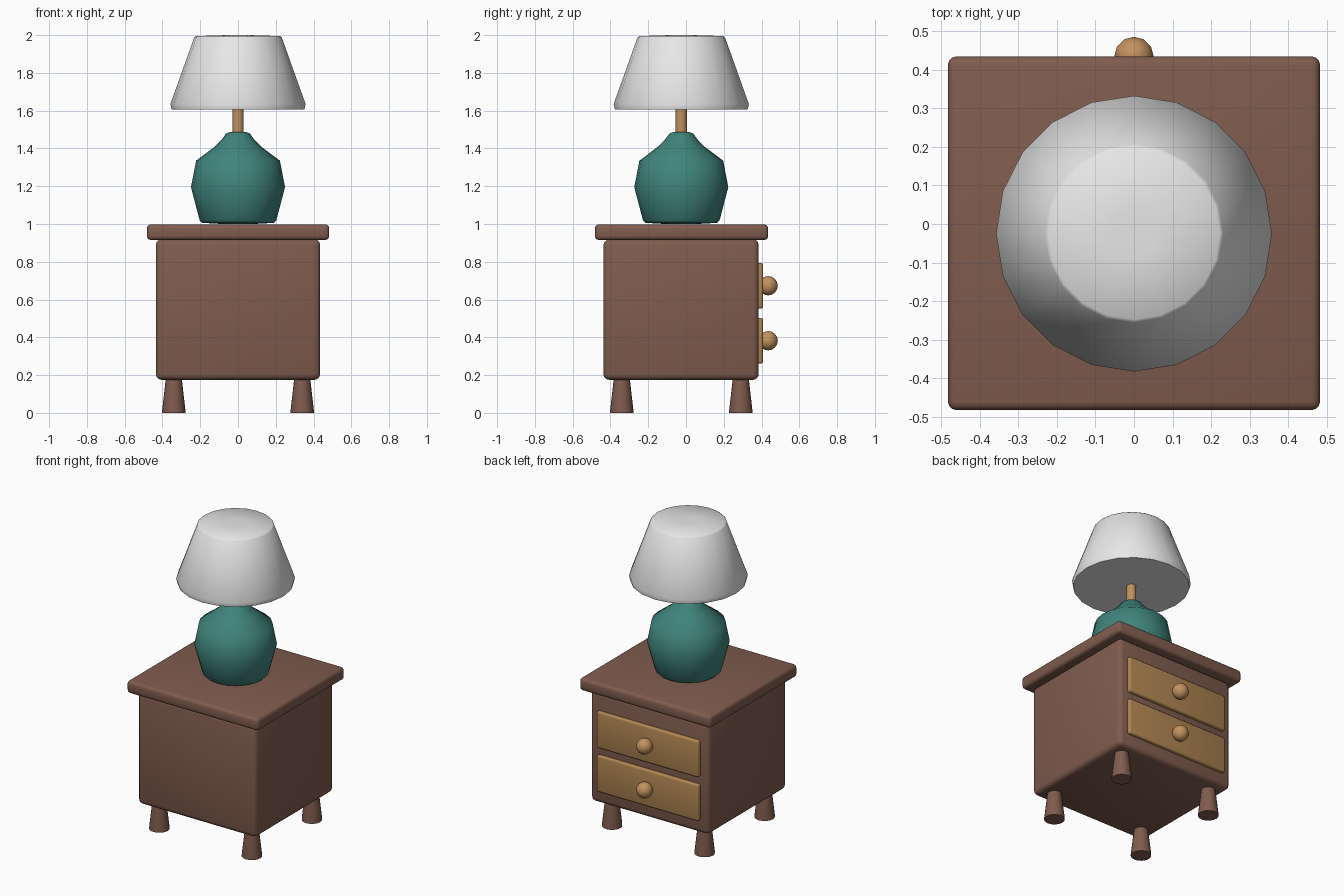
import bpy
import math
from mathutils import Vector

cube = bpy.data.objects.get("Cube")
if cube:
    bpy.data.objects.remove(cube, do_unlink=True)

CY = -0.025  # depth centre of cabinet and lamp


def material(name, rgb):
    m = bpy.data.materials.new(name)
    m.use_nodes = True
    m.diffuse_color = (*rgb, 1)
    m.node_tree.nodes["Principled BSDF"].inputs["Base Color"].default_value = (*rgb, 1)
    return m


brown = material("brown wood", (0.216, 0.107, 0.076))
tan = material("tan wood", (0.434, 0.235, 0.084))
oak = material("light oak", (0.54, 0.285, 0.115))
teal = material("teal ceramic", (0.051, 0.231, 0.202))
white = material("white fabric", (0.8, 0.8, 0.8))


def finish(ob, name, mat, angle=40):
    ob.name = name
    ob.data.materials.append(mat)
    bpy.ops.object.select_all(action="DESELECT")
    ob.select_set(True)
    bpy.context.view_layer.objects.active = ob
    bpy.ops.object.shade_smooth_by_angle(angle=math.radians(angle))
    return ob


def box(name, lo, hi, mat, bevel):
    lo, hi = Vector(lo), Vector(hi)
    bpy.ops.mesh.primitive_cube_add(size=1, location=(lo + hi) / 2)
    ob = bpy.context.object
    ob.scale = hi - lo
    bpy.ops.object.transform_apply(location=False, rotation=False, scale=True)
    mod = ob.modifiers.new("rounded edges", "BEVEL")
    mod.width = bevel
    mod.segments = 3
    bpy.ops.object.modifier_apply(modifier=mod.name)
    return finish(ob, name, mat)


def lathe(name, profile, x, y, mat, sides, angle=50):
    """Turn a (radius, height) profile about a vertical axis and cap both ends."""
    verts, faces = [], []
    for r, z in profile:
        for i in range(sides):
            a = 2 * math.pi * i / sides
            verts.append((r * math.cos(a), r * math.sin(a), z))
    for k in range(len(profile) - 1):
        for i in range(sides):
            j = (i + 1) % sides
            a, b = k * sides, (k + 1) * sides
            faces.append((a + i, a + j, b + j, b + i))
    faces.append(tuple(reversed(range(sides))))
    faces.append(tuple(range(len(verts) - sides, len(verts))))
    me = bpy.data.meshes.new(name)
    me.from_pydata(verts, [], faces)
    ob = bpy.data.objects.new(name, me)
    ob.location = (x, y, 0)
    bpy.context.collection.objects.link(ob)
    return finish(ob, name, mat, angle)


# Cabinet
box("cabinet_body", (-0.435, -0.437, 0.175), (0.435, 0.385, 0.918), brown, 0.03)
box("table_top", (-0.483, -0.483, 0.915), (0.483, 0.435, 0.998), brown, 0.022)

# Tapered legs
for sx, side in ((-1, "right"), (1, "left")):
    for sy, end in ((-1, "front"), (1, "back")):
        lathe(f"leg_{end}_{side}", [(0.062, 0), (0.062, 0.01), (0.042, 0.185)],
              sx * 0.34, CY + sy * 0.315, brown, 16)

# Drawers with round knobs
for z, level in ((0.382, "lower"), (0.673, "upper")):
    box(f"drawer_{level}", (-0.375, 0.36, z - 0.121), (0.375, 0.408, z + 0.121), tan, 0.012)
    bpy.ops.mesh.primitive_uv_sphere_add(segments=12, ring_count=8, radius=0.051,
                                         location=(0, 0.435, z))
    finish(bpy.context.object, f"knob_{level}", oak, 60)

# Lamp
lathe("lamp_base", [(0.065, 0.999), (0.19, 1.006), (0.203, 1.02), (0.249, 1.195),
                    (0.222, 1.335), (0.12, 1.412), (0.088, 1.445), (0.062, 1.48),
                    (0.04, 1.487)], 0, CY, teal, 20, 60)
lathe("lamp_stem", [(0.03, 1.46), (0.03, 1.65)], 0, CY, oak, 12)
lathe("lamp_shade", [(0.351, 1.605), (0.358, 1.635), (0.232, 1.987), (0.223, 1.995),
                     (0.06, 2.0)], 0, CY, white, 20)
